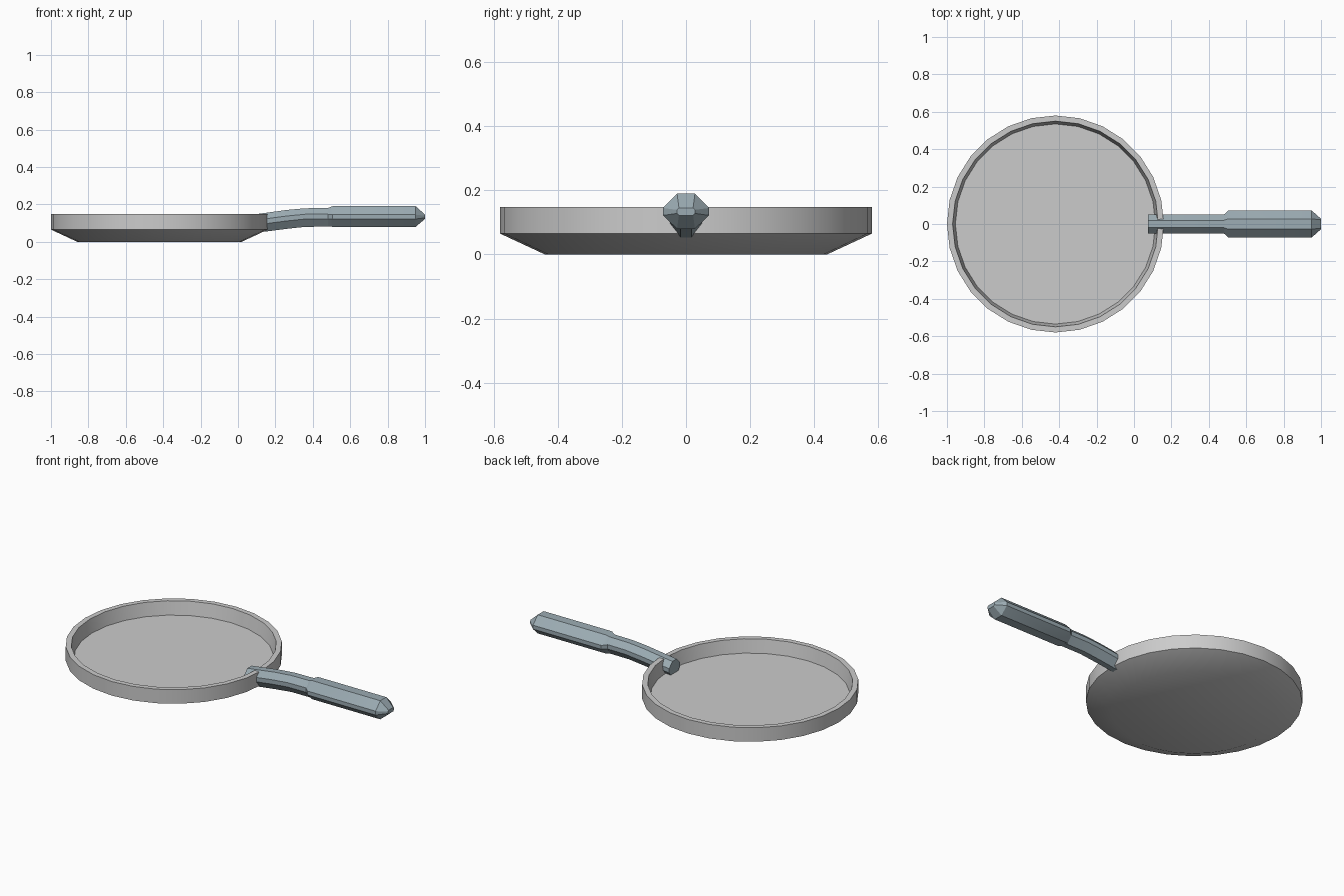
import bpy, math
from math import cos, sin, pi

if "Cube" in bpy.data.objects:
    bpy.data.objects.remove(bpy.data.objects["Cube"])


def material(name, color):
    m = bpy.data.materials.new(name)
    m.diffuse_color = (*color, 1)
    m.use_nodes = True
    m.node_tree.nodes["Principled BSDF"].inputs["Base Color"].default_value = m.diffuse_color
    return m


def loft(name, rings, mat=None):
    """Skin a list of equal-length point rings and cap both ends."""
    n = len(rings[0])
    verts = [p for r in rings for p in r]
    faces = [(k * n + i, k * n + (i + 1) % n, (k + 1) * n + (i + 1) % n, (k + 1) * n + i)
             for k in range(len(rings) - 1) for i in range(n)]
    faces += [tuple(range(n))[::-1], tuple(range(len(verts) - n, len(verts)))]
    mesh = bpy.data.meshes.new(name)
    mesh.from_pydata(verts, [], faces)
    mesh.update()
    ob = bpy.data.objects.new(name, mesh)
    bpy.context.collection.objects.link(ob)
    if mat:
        mesh.materials.append(mat)
    bpy.ops.object.select_all(action='DESELECT')
    ob.select_set(True)
    bpy.context.view_layer.objects.active = ob
    bpy.ops.object.shade_smooth_by_angle(angle=math.radians(30))
    return ob


def circle(r, z, n=28, cx=-0.42):
    return [(cx + r * cos(2 * pi * i / n), r * sin(2 * pi * i / n), z) for i in range(n)]


def octagon(x, hw, flat_top, flat_bottom, z0, z1, s0, s1):
    """Handle section: half widths, bottom/top heights and side-flat heights."""
    return [(x, hw, s0), (x, hw, s1), (x, flat_top, z1), (x, -flat_top, z1),
            (x, -hw, s1), (x, -hw, s0), (x, -flat_bottom, z0), (x, flat_bottom, z0)]


# Pan: underside, flared base, wall, rim, inner wall and floor
loft("pan", [circle(0.44, 0), circle(0.58, 0.065), circle(0.58, 0.148),
             circle(0.55, 0.148), circle(0.535, 0.07)])

handle_mat = material("handle_blue_grey", (0.33, 0.41, 0.45))


# Shaft passes through the pan wall and curves up to the grip
def shaft_section(x, z0, z1):
    h = z1 - z0
    return octagon(x, 0.05, 0.02, 0.017, z0, z1, z0 + 0.42 * h, z0 + 0.68 * h)


loft("handle_shaft", [shaft_section(*s) for s in
                      ((0.075, 0.047, 0.145), (0.15, 0.055, 0.155),
                       (0.26, 0.069, 0.17), (0.36, 0.08, 0.179), (0.52, 0.081, 0.181))],
     handle_mat)

# Grip with a short flare and a tapered end
loft("handle_grip", [octagon(0.48, 0.05, 0.02, 0.02, 0.085, 0.18, 0.122, 0.145),
                     octagon(0.505, 0.072, 0.028, 0.028, 0.08, 0.19, 0.122, 0.145),
                     octagon(0.95, 0.072, 0.028, 0.028, 0.08, 0.19, 0.122, 0.145),
                     octagon(1.0, 0.028, 0.022, 0.022, 0.122, 0.145, 0.128, 0.139)],
     handle_mat)
